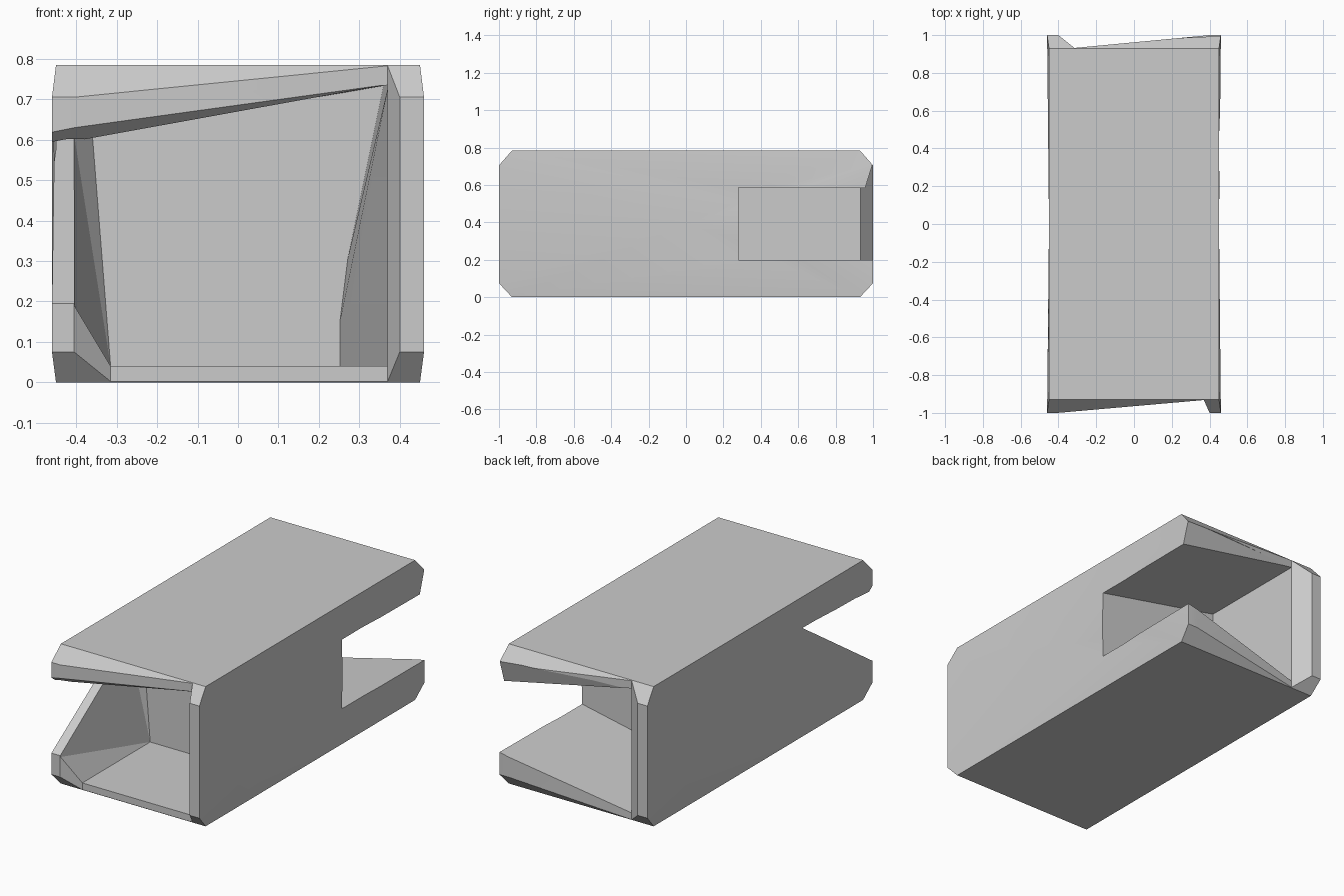
import bpy
import bmesh

if "Cube" in bpy.data.objects:
    bpy.data.objects.remove(bpy.data.objects["Cube"], do_unlink=True)

grey = bpy.data.materials.new("plain_grey")
grey.use_nodes = True
colour = (0.6, 0.6, 0.6, 1)
grey.diffuse_color = colour
grey.node_tree.nodes["Principled BSDF"].inputs["Base Color"].default_value = colour


def add_object(name, bm):
    bmesh.ops.recalc_face_normals(bm, faces=bm.faces)
    mesh = bpy.data.meshes.new(name)
    bm.to_mesh(mesh)
    bm.free()
    mesh.materials.append(grey)
    obj = bpy.data.objects.new(name, mesh)
    bpy.context.collection.objects.link(obj)
    return obj


def hull(name, points):
    """Convex solid around the given points."""
    bm = bmesh.new()
    for p in points:
        bm.verts.new(p)
    out = bmesh.ops.convex_hull(bm, input=bm.verts)
    loose = set(out["geom_interior"]) | set(out["geom_unused"])
    bmesh.ops.delete(bm, geom=[v for v in loose if isinstance(v, bmesh.types.BMVert)],
                     context="VERTS")
    bmesh.ops.dissolve_limit(bm, angle_limit=0.002, verts=bm.verts, edges=bm.edges)
    return add_object(name, bm)


def plan_prism(name, outline, low, high):
    return hull(name, [(x, y, z) for x, y in outline for z in (low, high)])


def shell():
    """Long block with chamfered ends and slightly waisted sides."""
    top, low, high = 0.785, 0.075, 0.705
    outline = [(-0.93, 0), (0.93, 0), (1, low), (1, high),
               (0.93, top), (-0.93, top), (-1, high), (-1, low)]
    bm = bmesh.new()
    rings = []
    for side in (-1, 1):
        ring = [bm.verts.new((side * (0.46 if abs(y) == 1 else 0.45), y, z))
                for y, z in outline]
        centre = bm.verts.new((side * 0.45, 0, top / 2))
        for i, v in enumerate(ring):
            bm.faces.new((v, ring[i - 1], centre))
        rings.append(ring)
    a, b = rings
    for i in range(len(a)):
        bm.faces.new((a[i - 1], a[i], b[i], b[i - 1]))
    return add_object("block_body", bm)


body = shell()

# Recessed front and back edges between the posts and the lips
cutters = [
    plan_prism("front_upper_recess", [(-0.405, -1), (0.37, -0.932), (0.4, -1),
                                      (0.4, -1.1), (-0.405, -1.1)], -0.1, 0.9),
    plan_prism("front_lower_recess", [(-0.405, -1), (-0.315, -0.932), (0.37, -0.932),
                                      (0.4, -1), (0.4, -1.1), (-0.405, -1.1)], -0.1, 0.4),
    plan_prism("back_recess", [(0.4, 1), (-0.315, 0.932), (-0.4, 1),
                               (-0.4, 1.1), (0.4, 1.1)], -0.1, 0.9),
]

# Back pocket, open to the end and to one side
cutters.append(hull("back_pocket", [(x, y, z) for y in (0.28, 1.1) for x, z in
                    ((0.6, 0.229), (0.6, 0.557), (-0.315, 0.74), (-0.315, 0.04))]))
cutters.append(hull("back_lip_bevel", [
    (0.6, 1.01, 0.71), (0.6, 0.96, 0.55), (0.6, 1.1, 0.55), (0.6, 1.1, 0.71),
    (-0.315, 0.935, 0.74), (-0.315, 1.1, 0.74)]))

# Front pocket with a leaning side wall
front = [(-0.315, 0.04), (-0.405, 0.19), (-0.405, 0.595), (0.37, 0.735), (0.37, 0.04)]
rear = [(-0.315, 0.04), (-0.315, 0.53), (-0.36, 0.61), (0.37, 0.735), (0.37, 0.04)]
cutters.append(hull("front_pocket", [(x, -1.01, z) for x, z in front]
                    + [(x, -0.33, z) for x, z in rear] + [(-0.405, -0.39, 0.61)]))

# Slanting gap in the side wall of the front pocket
gap = []
for x, rise in ((-0.6, -0.025), (-0.38, 0.015)):
    gap += [(x, -1.1, 0.127), (x, -0.39, 0.61), (x, -1.1, 0.585 + rise)]
cutters.append(hull("front_side_gap", gap))
cutters.append(hull("front_lip_bevel", [
    (-0.6, -1.1, 0.665), (-0.6, -0.96, 0.56), (-0.6, -1.1, 0.4),
    (0.37, -0.93, 0.735), (0.37, -1.1, 0.7)]))

for cutter in cutters:
    cutter.hide_render = True
    mod = body.modifiers.new(cutter.name, "BOOLEAN")
    mod.operation = "DIFFERENCE"
    mod.solver = "EXACT"
    mod.object = cutter

# Bake the cuts and drop the cutters
bpy.context.view_layer.update()
graph = bpy.context.evaluated_depsgraph_get()
baked = bpy.data.meshes.new_from_object(body.evaluated_get(graph))
body.modifiers.clear()
body.data = baked
baked.materials.clear()
baked.materials.append(grey)
for cutter in cutters:
    bpy.data.objects.remove(cutter, do_unlink=True)

# Thickening of the closed wall inside the front pocket
wedge = hull("inner_wall_wedge", [
    (0.372, -0.93, 0.03), (0.372, -0.93, 0.735), (0.25, -0.32, 0.03), (0.25, -0.32, 0.14),
    (0.27, -0.32, 0.3), (0.36, -0.32, 0.735), (0.4, -0.32, 0.03), (0.4, -0.32, 0.735)])

for obj in (body, wedge):
    bpy.ops.object.select_all(action="DESELECT")
    obj.select_set(True)
    bpy.context.view_layer.objects.active = obj
    bpy.ops.object.shade_smooth_by_angle(angle=0.2)
